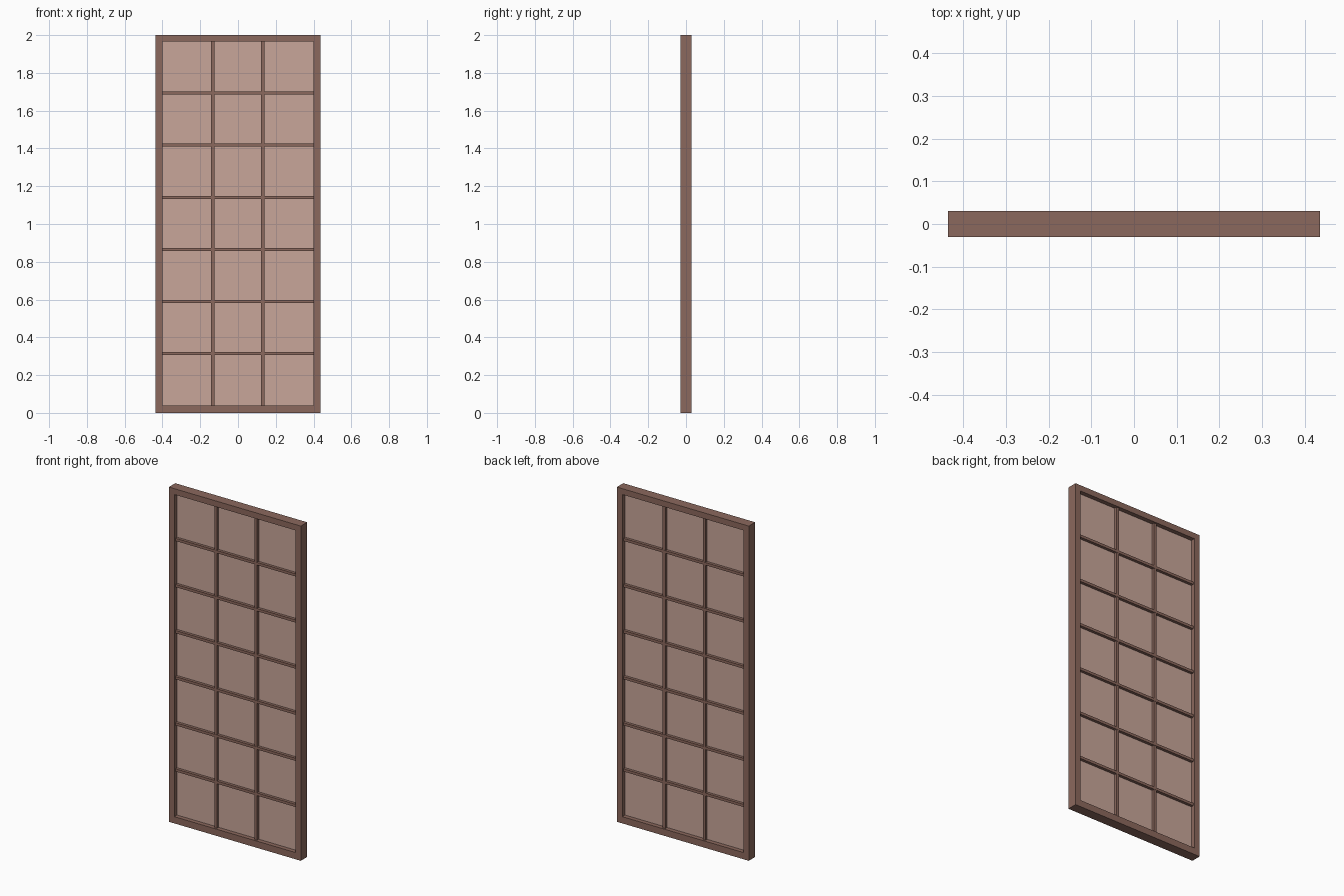
import bpy

if "Cube" in bpy.data.objects:
    bpy.data.objects.remove(bpy.data.objects["Cube"])

def material(name, rgb):
    m = bpy.data.materials.new(name)
    m.diffuse_color = (*rgb, 1)
    m.use_nodes = True
    m.node_tree.nodes["Principled BSDF"].inputs["Base Color"].default_value = m.diffuse_color
    return m

wood = material("brown wood", (0.26, 0.14, 0.11))
paper = material("pale pink panel", (0.58, 0.38, 0.32))

def box(name, x0, x1, y0, y1, z0, z1, mat):
    bpy.ops.mesh.primitive_cube_add(size=1, location=((x0+x1)/2, (y0+y1)/2, (z0+z1)/2))
    o = bpy.context.object
    o.name = name
    o.scale = (x1-x0, y1-y0, z1-z0)
    bpy.ops.object.transform_apply(location=False, rotation=False, scale=True)
    o.data.materials.append(mat)

W, D, H = 0.436, 0.03, 2.0          # half width, half depth, height
IX, Z0, Z1 = 0.40, 0.04, 1.965      # opening

# outer frame
box("left_stile", -W, -IX, -D, D, 0, H, wood)
box("right_stile", IX, W, -D, D, 0, H, wood)
box("bottom_rail", -IX, IX, -D, D, 0, Z0, wood)
box("top_rail", -IX, IX, -D, D, Z1, H, wood)

# central panel
box("panel", -IX, IX, -0.004, 0.004, Z0, Z1, paper)

# lattice bars
for i, x in enumerate((-0.134, 0.131)):
    box(f"vertical_bar_{i+1}", x-0.009, x+0.009, -0.02, 0.02, Z0, Z1, wood)
for i in range(6):
    z = 0.315 + i * 0.2755
    box(f"horizontal_bar_{i+1}", -IX, IX, -0.021, 0.021, z-0.008, z+0.008, wood)
